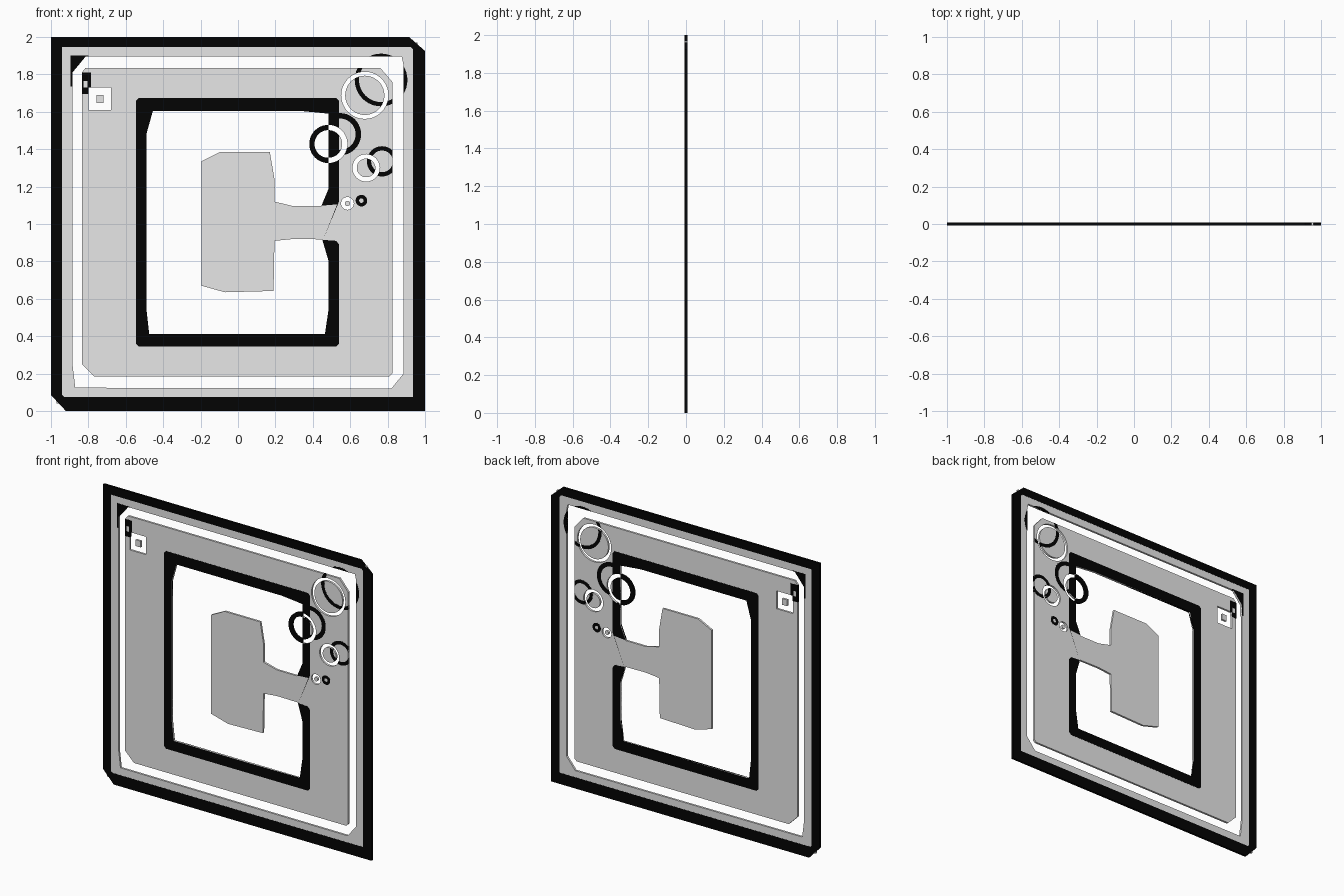
import bpy, bmesh, math

if "Cube" in bpy.data.objects:
    bpy.data.objects.remove(bpy.data.objects["Cube"])


def material(name, rgb):
    m = bpy.data.materials.new(name)
    m.diffuse_color = (*rgb, 1)
    m.use_nodes = True
    m.node_tree.nodes["Principled BSDF"].inputs["Base Color"].default_value = m.diffuse_color
    return m


BLACK = material("black", (0.001, 0.001, 0.001))
WHITE = material("white", (1, 1, 1))

# Half thickness of the pale core, the black inlays, and the cutters
CORE, DARK, CUT = 0.0070, 0.0078, 0.03

cutters = bpy.data.collections.new("cutters")
bpy.context.scene.collection.children.link(cutters)


def finish(bm, name, half, mat, cut):
    """Turn a bmesh into a part, or into a hidden cutter when half is CUT."""
    bmesh.ops.recalc_face_normals(bm, faces=bm.faces)
    me = bpy.data.meshes.new(name)
    bm.to_mesh(me)
    bm.free()
    ob = bpy.data.objects.new(name, me)
    if half == CUT:
        cutters.objects.link(ob)
        ob.hide_render = True
        ob.display_type = 'WIRE'
        return ob
    me.materials.append(mat)
    bpy.context.scene.collection.objects.link(ob)
    if cut:
        mod = ob.modifiers.new("openings", 'BOOLEAN')
        mod.operation = 'DIFFERENCE'
        mod.solver = 'EXACT'
        mod.operand_type = 'COLLECTION'
        mod.collection = cutters
    return ob


def plate(name, pts, half, mat=None, cut=True):
    """Solid flat plate from an x/z outline."""
    bm = bmesh.new()
    a = [bm.verts.new((x, -half, z)) for x, z in pts]
    b = [bm.verts.new((x, half, z)) for x, z in pts]
    n = len(pts)
    bm.faces.new(a)
    bm.faces.new(b)
    for i in range(n):
        j = (i + 1) % n
        bm.faces.new((a[i], a[j], b[j], b[i]))
    bmesh.ops.triangulate(bm, faces=[f for f in bm.faces if len(f.verts) > 4])
    return finish(bm, name, half, mat, cut)


def frame(name, outer, inner, half, mat=None, closed=True, cut=True):
    """Band between two matching outlines, with thickness."""
    bm = bmesh.new()
    loops = [[bm.verts.new((x, y, z)) for x, z in pts]
             for pts, y in ((outer, -half), (inner, -half), (inner, half), (outer, half))]
    n = len(outer)
    for i in range(n if closed else n - 1):
        j = (i + 1) % n
        for k in range(4):
            a, b = loops[k], loops[(k + 1) % 4]
            bm.faces.new((a[i], a[j], b[j], b[i]))
    if not closed:
        for i in (0, n - 1):
            bm.faces.new([l[i] for l in loops])
    return finish(bm, name, half, mat, cut)


def rect(x0, x1, z0, z1):
    return [(x0, z0), (x1, z0), (x1, z1), (x0, z1)]


def arc(cx, cz, r, a0, a1, n):
    return [(cx + r * math.cos(a0 + (a1 - a0) * i / n),
             cz + r * math.sin(a0 + (a1 - a0) * i / n)) for i in range(n + 1)]


def ring(name, cx, cz, ro, ri, half, mat=None, n=40):
    full = 2 * math.pi
    frame(name, arc(cx, cz, ro, 0, full, n)[:-1], arc(cx, cz, ri, 0, full, n)[:-1], half, mat)


# Opening: border slot
frame("border_slot",
      [(-0.885, 1.81), (-0.815, 1.895), (0.875, 1.895), (0.885, 1.85),
       (0.885, 0.20), (0.82, 0.12), (-0.87, 0.125), (-0.885, 0.25)],
      [(-0.835, 1.81), (-0.815, 1.835), (0.76, 1.835), (0.825, 1.76),
       (0.825, 0.20), (0.81, 0.185), (-0.77, 0.185), (-0.835, 0.25)], CUT)

# Opening: window wrapping round the centre panel and its bridge
plate("window_opening",
      [(-0.455, 1.605), (-0.49, 1.48), (-0.49, 0.55), (-0.475, 0.412), (0.465, 0.412),
       (0.485, 0.55), (0.485, 0.80), (0.45, 0.918), (0.295, 0.92), (0.195, 0.91),
       (0.19, 0.642), (-0.07, 0.635), (-0.195, 0.67), (-0.195, 1.335), (-0.095, 1.385),
       (0.17, 1.385), (0.195, 1.24), (0.195, 1.12), (0.295, 1.095), (0.445, 1.095),
       (0.485, 1.19), (0.485, 1.59), (0.33, 1.605)], CUT)

# Opening: plain square marker
frame("marker_opening", rect(-0.80, -0.68, 1.61, 1.73), rect(-0.757, -0.72, 1.648, 1.69), CUT)

# Paired rings: black inlay, with a ring slot offset from it
for i, (bx, bz, bo, bi, wx, wz, wo, wi) in enumerate((
        (0.765, 1.77, 0.141, 0.118, 0.678, 1.688, 0.126, 0.105),
        (0.77, 1.335, 0.081, 0.058, 0.685, 1.30, 0.073, 0.05),
        (0.66, 1.125, 0.031, 0.012, 0.585, 1.11, 0.034, 0.014))):
    ring(f"dark_ring_{i + 1}", bx, bz, bo, bi, DARK, BLACK)
    ring(f"ring_slot_{i + 1}", wx, wz, wo, wi, CUT)

# Ring straddling the window edge: solid black inside the window, a slot beyond it
ring("dark_ring_edge", 0.545, 1.48, 0.113, 0.084, DARK - 0.0002, BLACK)
for name, a0, a1, half in (("edge_ring_solid_half", math.pi / 2, 1.5 * math.pi, DARK),
                           ("edge_ring_slot_half", -math.pi / 2, math.pi / 2, CUT)):
    frame(name, arc(0.483, 1.428, 0.102, a0, a1, 20), arc(0.483, 1.428, 0.074, a0, a1, 20),
          half, BLACK, closed=False, cut=False)

# Pale core plate
plate("core_plate", rect(-0.97, 0.96, 0.04, 1.97), CORE, WHITE)

# Black outer rim with two clipped corners
frame("outer_rim",
      [(-1, 0.085), (-0.92, 0), (1, 0), (1, 1.925), (0.915, 2), (-1, 2)],
      [(-0.94, 0.085), (-0.93, 0.075), (0.935, 0.075), (0.935, 1.935), (0.925, 1.945), (-0.94, 1.945)],
      DARK, BLACK, cut=False)

# Black window surround, open where the pale bridge crosses
plate("window_surround",
      [(0.53, 1.105), (0.54, 1.12), (0.54, 1.66), (0.525, 1.675), (-0.53, 1.675), (-0.545, 1.66),
       (-0.545, 0.36), (-0.53, 0.345), (0.525, 0.345), (0.54, 0.36), (0.54, 0.89), (0.525, 0.91),
       (0.455, 0.915), (0.44, 0.85), (0.44, 0.45), (-0.44, 0.45), (-0.44, 1.55),
       (0.44, 1.55), (0.44, 1.15), (0.447, 1.098)], DARK, BLACK)

# Black accents at the upper left corner
plate("corner_accent",
      [(-0.895, 1.735), (-0.875, 1.735), (-0.875, 1.80), (-0.80, 1.88), (-0.80, 1.9), (-0.895, 1.9)],
      DARK, BLACK)
frame("corner_block", rect(-0.84, -0.785, 1.695, 1.81), rect(-0.825, -0.805, 1.73, 1.765), DARK, BLACK)
